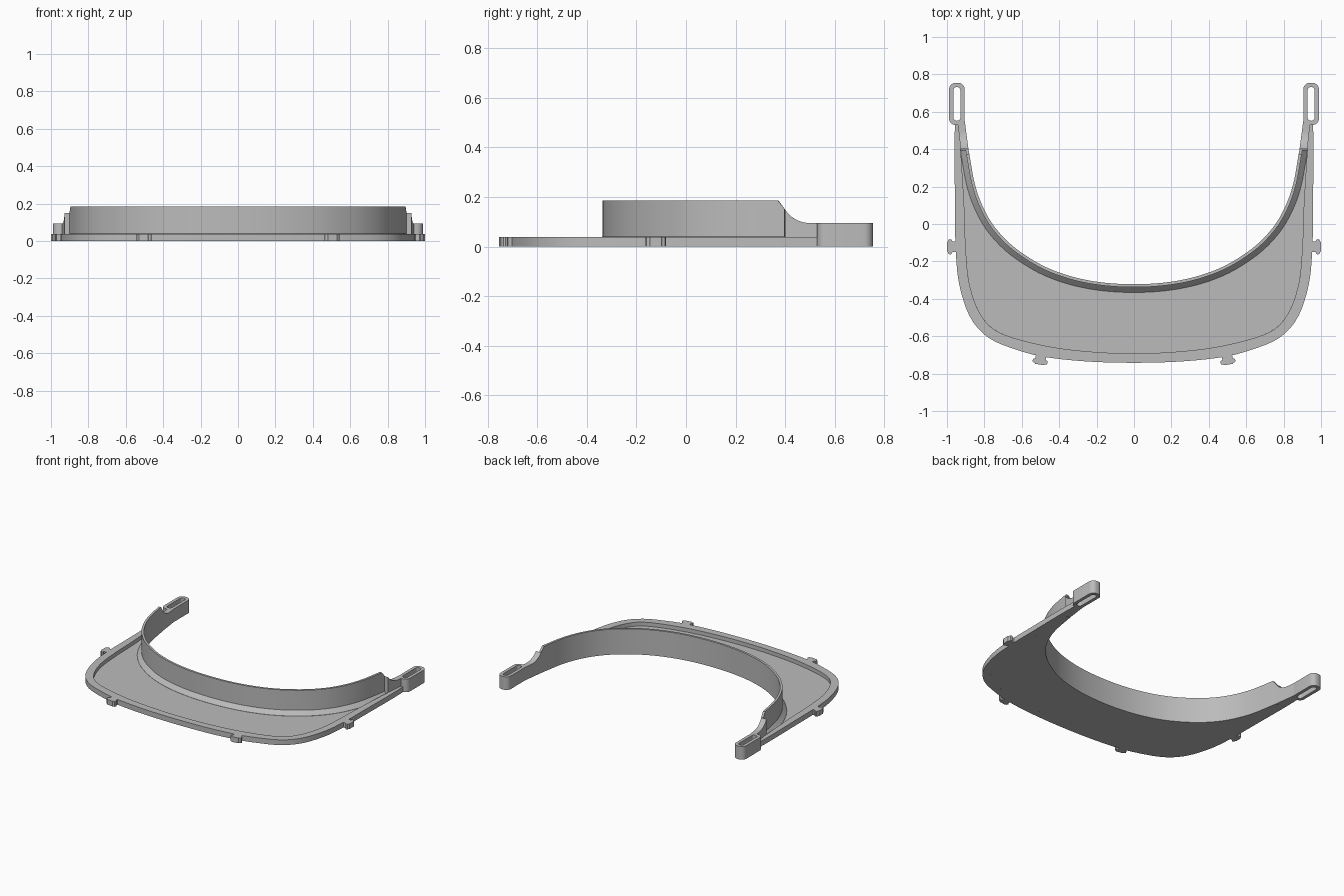
import bpy, bmesh, math
from mathutils import Vector

cube = bpy.data.objects.get("Cube")
if cube:
    bpy.data.objects.remove(cube, do_unlink=True)

GREY = (0.5, 0.5, 0.5, 1)
mat = bpy.data.materials.new("grey_plastic")
mat.use_nodes = True
mat.diffuse_color = GREY
mat.node_tree.nodes["Principled BSDF"].inputs["Base Color"].default_value = GREY

RIM_Z, FLOOR_Z, PAD_Z, BAND_Z = 0.038, 0.01, 0.095, 0.185


def finish(name, bm):
    bmesh.ops.recalc_face_normals(bm, faces=bm.faces)
    mesh = bpy.data.meshes.new(name)
    bm.to_mesh(mesh)
    bm.free()
    mesh.materials.append(mat)
    obj = bpy.data.objects.new(name, mesh)
    bpy.context.collection.objects.link(obj)
    bpy.ops.object.select_all(action="DESELECT")
    obj.select_set(True)
    bpy.context.view_layer.objects.active = obj
    bpy.ops.object.shade_smooth_by_angle(angle=math.radians(30))
    return obj


def spline(half, count=97):
    """Smooth mirrored curve through the right half points, evenly resampled."""
    pts = [Vector((-x, y)) for x, y in reversed(half[1:])] + [Vector(p) for p in half]
    ext = [2 * pts[0] - pts[1]] + pts + [2 * pts[-1] - pts[-2]]
    dense = []
    for a, b, c, d in zip(ext, ext[1:], ext[2:], ext[3:]):
        for k in range(20):
            t = k / 20
            dense.append(0.5 * (2 * b + (c - a) * t + (2 * a - 5 * b + 4 * c - d) * t ** 2
                                + (3 * b - a - 3 * c + d) * t ** 3))
    dense.append(pts[-1])
    run = [0]
    for a, b in zip(dense, dense[1:]):
        run.append(run[-1] + (b - a).length)
    out, j = [], 0
    for i in range(count):
        s = run[-1] * i / (count - 1)
        while j < len(run) - 2 and run[j + 1] < s:
            j += 1
        out.append(dense[j].lerp(dense[j + 1], (s - run[j]) / (run[j + 1] - run[j])))
    return out


def offset(line, dist):
    out = []
    for i, p in enumerate(line):
        d = (line[min(i + 1, len(line) - 1)] - line[max(i - 1, 0)]).normalized()
        out.append(p + Vector((d.y, -d.x)) * dist)
    return out


def ribbon(name, inner, outer, top_in, top_out=None, base=0, closed=False):
    """Solid between two matching lines; tops are functions of a point."""
    top_out = top_out or top_in
    bm = bmesh.new()
    rows = []
    for a, b in zip(inner, outer):
        rows.append([bm.verts.new((p.x, p.y, z)) for p, z in
                     ((a, base), (a, top_in(a)), (b, top_out(b)), (b, base))])
    pairs = list(zip(rows, rows[1:])) + ([(rows[-1], rows[0])] if closed else [])
    for r, s in pairs:
        for k in range(4):
            n = (k + 1) % 4
            bm.faces.new((r[k], r[n], s[n], s[k]))
    if not closed:
        bm.faces.new(rows[0])
        bm.faces.new(rows[-1])
    return finish(name, bm)


def level(z):
    return lambda p: z


def sweep_height(p):
    """Band height, dropping in a concave arc to the pad height."""
    if p.y >= 0.5:
        return PAD_Z
    r = 0.12
    return min(BAND_Z, PAD_Z + r - math.sqrt(max(0, r * r - (0.5 - p.y) ** 2)))


def rounded(cx, cy, hw, hh, r, steps=8):
    pts = []
    for q, (sx, sy) in enumerate(((1, 1), (-1, 1), (-1, -1), (1, -1))):
        for k in range(steps + 1):
            a = math.pi / 2 * (q + k / steps)
            pts.append(Vector((cx + sx * (hw - r) + r * math.cos(a),
                               cy + sy * (hh - r) + r * math.sin(a))))
    return pts


# Guide lines
band_in = spline([(0, -0.322), (0.24, -0.302), (0.45, -0.24), (0.62, -0.14),
                  (0.73, -0.035), (0.8, 0.075), (0.85, 0.21), (0.885, 0.4)])
band_out = offset(band_in, 0.016)
foot = offset(band_in, 0.044)
rim_in = spline([(0, -0.692), (0.25, -0.681), (0.49, -0.648), (0.72, -0.58),
                 (0.82, -0.485), (0.88, -0.32), (0.9, -0.12), (0.908, 0.1),
                 (0.927, 0.4), (0.94, 0.54)])
rim_out = spline([(0, -0.742), (0.25, -0.735), (0.47, -0.712), (0.62, -0.675),
                  (0.775, -0.61), (0.875, -0.5), (0.935, -0.32), (0.954, -0.12),
                  (0.957, 0.1), (0.96, 0.4), (0.957, 0.54)])
floor_edge = spline([(0, -0.692), (0.25, -0.681), (0.49, -0.648), (0.72, -0.58),
                     (0.82, -0.485), (0.88, -0.32), (0.9, -0.12), (0.908, 0.1),
                     (0.927, 0.4)])

# Visor plate, raised rim, head band and its sloped foot
ribbon("visor_floor", band_out, floor_edge, level(FLOOR_Z))
ribbon("visor_rim", rim_in, rim_out, level(RIM_Z))
ribbon("head_band", band_in, band_out, sweep_height)
ribbon("band_foot", band_out, foot, level(RIM_Z + 0.002), level(FLOOR_Z + 0.001), base=0.004)

# Temple arms and slotted strap pads
for side, s in (("left", 1), ("right", -1)):
    steps = [i / 16 for i in range(17)]
    a0, a1 = Vector((s * 0.885, 0.4)), Vector((s * 0.906, 0.56))
    b0, b1 = Vector((s * 0.927, 0.4)), Vector((s * 0.942, 0.54))
    ribbon(side + "_arm", [a0.lerp(a1, t) for t in steps],
           [b0.lerp(b1, t) for t in steps], sweep_height)
    ribbon(side + "_strap_pad", rounded(s * 0.947, 0.642, 0.019, 0.09, 0.018),
           rounded(s * 0.947, 0.642, 0.042, 0.113, 0.036), level(PAD_Z), closed=True)

# Mushroom shaped clips around the rim
half = [(0.028, -0.015), (0.028, 0.018), (0.038, 0.022), (0.041, 0.03),
        (0.038, 0.039), (0.028, 0.042), (0.024, 0.047)]
outline = half + [(-x, y) for x, y in reversed(half)]


def clip(name, pos, direction):
    d = Vector(direction).normalized()
    across = Vector((d.y, -d.x))
    bm = bmesh.new()
    pts = [Vector(pos) + across * x + d * y for x, y in outline]
    face = bm.faces.new([bm.verts.new((p.x, p.y, 0)) for p in pts])
    ext = bmesh.ops.extrude_face_region(bm, geom=[face], use_keep_orig=True)
    verts = [v for v in ext["geom"] if isinstance(v, bmesh.types.BMVert)]
    bmesh.ops.translate(bm, verts=verts, vec=(0, 0, RIM_Z))
    finish(name, bm)


for side, s in (("left", 1), ("right", -1)):
    clip(side + "_side_clip", (s * 0.953, -0.122), (s, 0))
    clip(side + "_front_clip", (s * 0.497, -0.705), (s * 0.17, -1))
